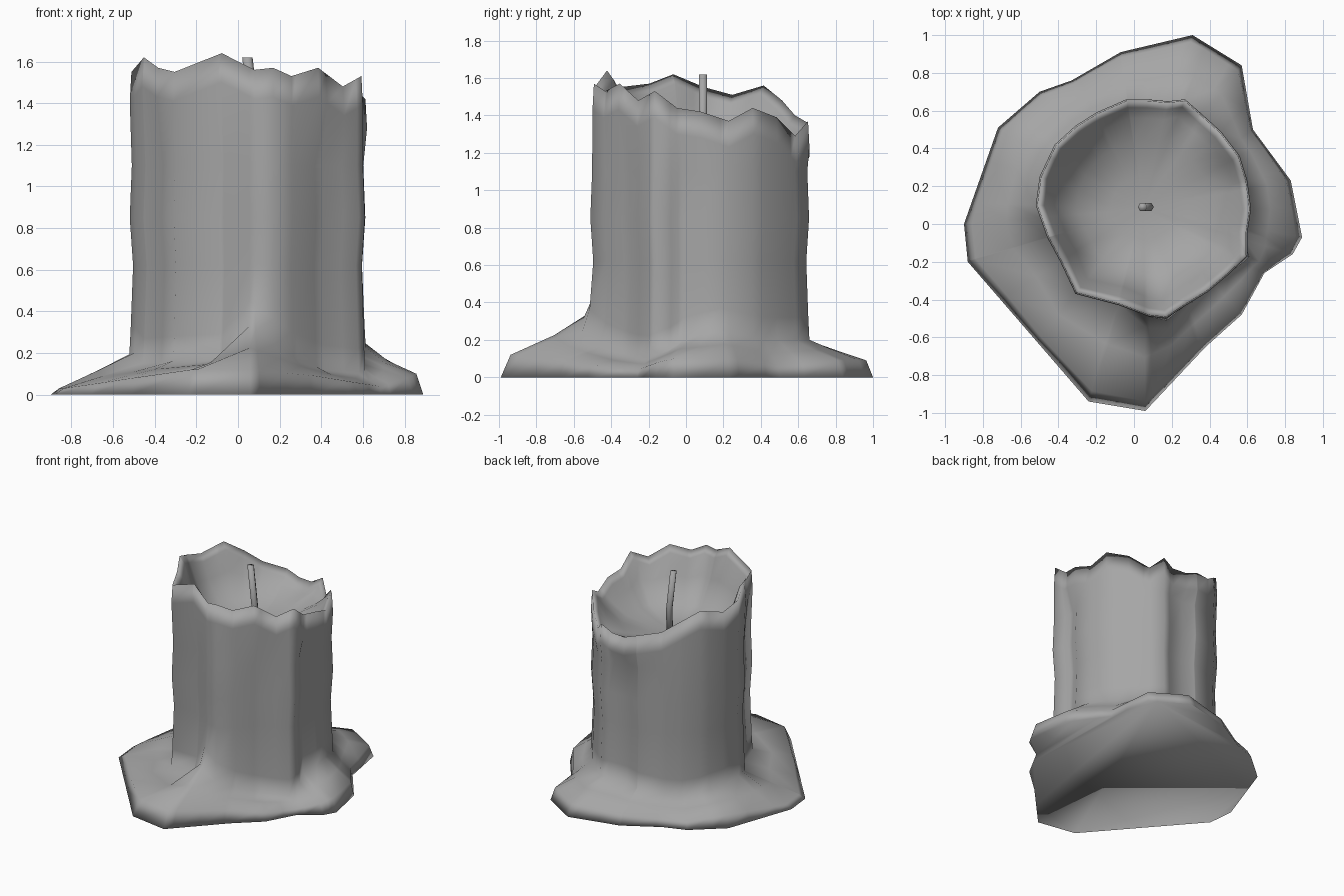
import bpy, bmesh, math

if "Cube" in bpy.data.objects:
    bpy.data.objects.remove(bpy.data.objects["Cube"])

CX, CY = 0.05, 0.08          # axis of the candle column

# Uneven rim of the candle: x, y, z
RIM = [(.62, .08, 1.42), (.60, .23, 1.37), (.56, .36, 1.44), (.46, .49, 1.39),
       (.35, .59, 1.29), (.27, .66, 1.37), (.18, .65, 1.32), (.07, .66, 1.32),
       (-.04, .66, 1.36), (-.20, .59, 1.40), (-.31, .52, 1.48), (-.42, .42, 1.56),
       (-.50, .25, 1.51), (-.52, .10, 1.55), (-.46, -.07, 1.62), (-.39, -.20, 1.57),
       (-.31, -.37, 1.55), (-.08, -.43, 1.64), (.08, -.49, 1.56), (.17, -.50, 1.57),
       (.26, -.44, 1.53), (.39, -.36, 1.57), (.51, -.26, 1.48), (.60, -.17, 1.53),
       (.60, -.05, 1.44)]

# Pool of wax on the ground: x, y, height of its upper edge, height where it meets the column
POOL = [(.89, -.07, .10, .20), (.83, .23, .10, .25), (.63, .50, .06, .20),
        (.57, .84, .09, .20), (.31, 1.0, .09, .20), (-.07, .91, .07, .18),
        (-.33, .76, .05, .15), (-.50, .70, .05, .14), (-.72, .51, .09, .17),
        (-.90, 0, .03, .20), (-.88, -.20, .03, .15), (-.24, -.94, .12, .17),
        (.06, -.99, .12, .33), (.38, -.65, .09, .17), (.57, -.48, .06, .12),
        (.69, -.26, .04, .10), (.84, -.16, .08, .15)]

# Grooves down the column between rivulets: degrees, width, depth
GROOVES = [(252, 12, .045), (312, 9, .03), (350, 8, .04), (88, 11, .04), (210, 10, .03)]


def angle(p):
    return math.atan2(p[1] - CY, p[0] - CX) % math.tau


def sample(points, a):
    """Radius and extra values where a ray from the axis meets a closed outline."""
    dx, dy = math.cos(a), math.sin(a)
    pts = sorted(points, key=angle)
    for p, q in zip(pts, pts[1:] + pts[:1]):
        span = (angle(q) - angle(p)) % math.tau
        if (a - angle(p)) % math.tau <= span + 1e-6:
            px, py, ex, ey = p[0] - CX, p[1] - CY, q[0] - p[0], q[1] - p[1]
            t = (py * dx - px * dy) / (ex * dy - ey * dx)
            t = min(max(t, 0), 1)
            r = math.hypot(px + t * ex, py + t * ey)
            return [r] + [u + t * (v - u) for u, v in zip(p[2:], q[2:])]
    return [math.hypot(pts[0][0] - CX, pts[0][1] - CY)] + list(pts[0][2:])


def bump(a, deg, width):
    d = (a - math.radians(deg) + math.pi) % math.tau - math.pi
    return math.exp(-(d / math.radians(width)) ** 2)


def profile(a):
    """Section at one angle, from the ground up the outside and down into the bowl."""
    rr, rz = sample(RIM, a)
    br, ez, fz = sample(POOL, a)
    col = rr - .006 + .012 * (bump(a, 281, 7) + bump(a, 335, 7))
    col -= sum(depth * bump(a, deg, width) for deg, width, depth in GROOVES)
    step = br - col
    flare = .008 + .06 * bump(a, 270, 20)
    return [(br, 0), (col + step * .90, ez), (col + step * .45, ez + (fz - ez) * .5),
            (col + flare, fz), (col + flare * .2, fz + .12),
            (col - .010, .62), (col + .006, .85), (col - .004, 1.10),
            (rr, rz - .14), (rr - .008, rz), (rr - .045, rz - .05),
            (rr - .10, rz * .5 + .59), (rr * .62, 1.20), (rr * .3, 1.16)]


def add_object(name, bm):
    me = bpy.data.meshes.new(name)
    bm.to_mesh(me)
    bm.free()
    me.materials.append(grey)
    ob = bpy.data.objects.new(name, me)
    bpy.context.collection.objects.link(ob)
    return ob


def build_wax():
    angles = sorted({round(angle(p), 4) for p in RIM + POOL})
    bm = bmesh.new()
    cols = [[bm.verts.new((CX + r * math.cos(a), CY + r * math.sin(a), z))
             for r, z in profile(a)] for a in angles]
    for c, d in zip(cols, cols[1:] + cols[:1]):
        for i in range(len(c) - 1):
            bm.faces.new((c[i], d[i], d[i + 1], c[i + 1]))
    # flat underside and bowl floor
    bm.faces.new([c[0] for c in reversed(cols)])
    mid = bm.verts.new((CX, CY, 1.15))
    for c, d in zip(cols, cols[1:] + cols[:1]):
        bm.faces.new((c[-1], d[-1], mid))
    bmesh.ops.recalc_face_normals(bm, faces=bm.faces)
    return add_object("candle_wax", bm)


def build_wick():
    """Slightly bent six-sided wick."""
    path = [(.075, .09, 1.1), (.08, .09, 1.32), (.045, .09, 1.62)]
    bm = bmesh.new()
    rings = [[bm.verts.new((x + .025 * math.cos(k * math.pi / 3),
                            y + .025 * math.sin(k * math.pi / 3), z)) for k in range(6)]
             for x, y, z in path]
    for lo, hi in zip(rings, rings[1:]):
        for k in range(6):
            j = (k + 1) % 6
            bm.faces.new((lo[k], lo[j], hi[j], hi[k]))
    bm.faces.new(rings[-1])
    bm.faces.new(rings[0][::-1])
    return add_object("wick", bm)


# Mid grey wax colour
grey = bpy.data.materials.new("wax_grey")
grey.diffuse_color = (.38, .38, .38, 1)
grey.use_nodes = True
grey.node_tree.nodes["Principled BSDF"].inputs["Base Color"].default_value = grey.diffuse_color

# Soft wax is smooth all over
for ob in (build_wax(), build_wick()):
    for face in ob.data.polygons:
        face.use_smooth = True
